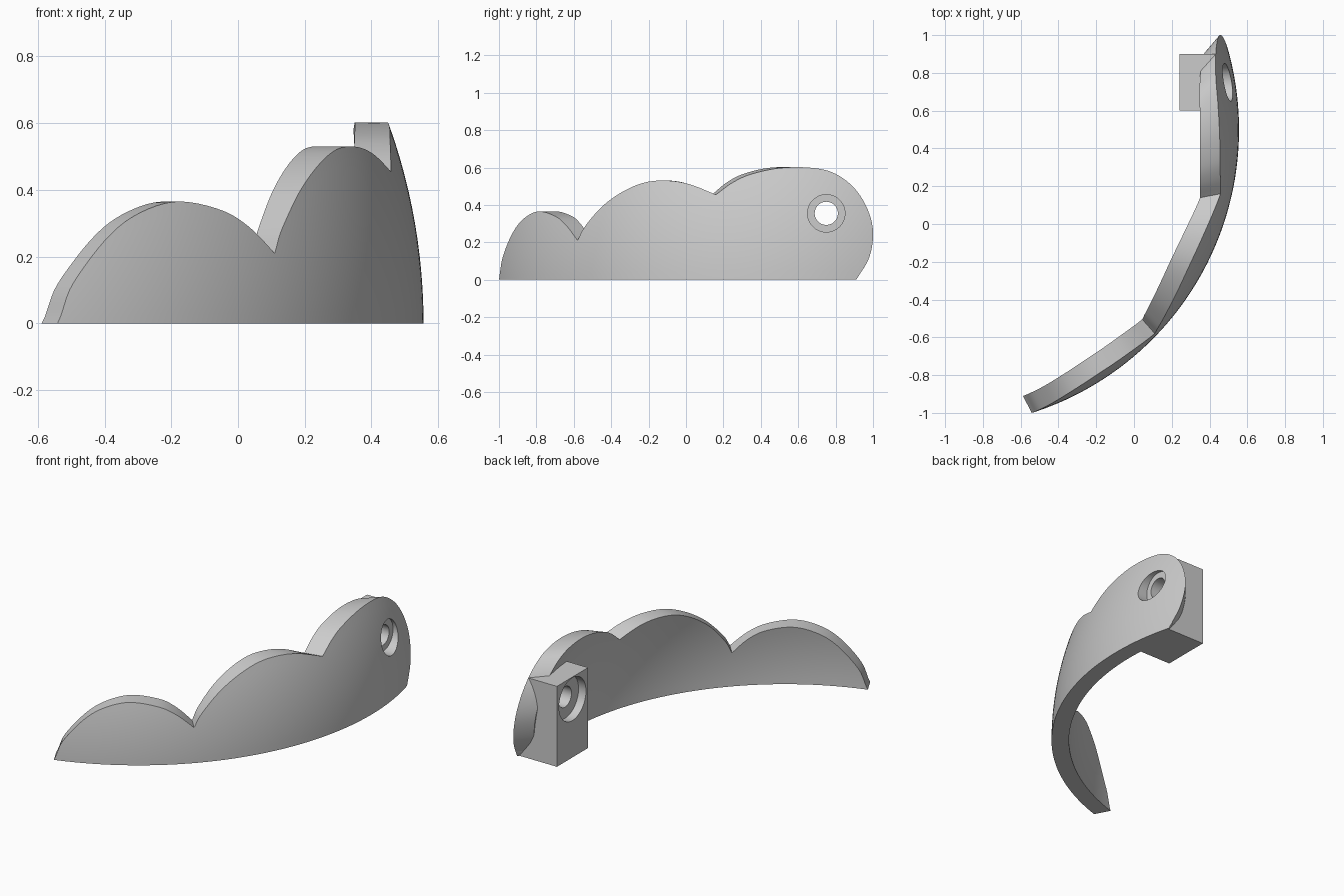
import bpy, bmesh
from math import sqrt, sin, cos, tau
from mathutils import Vector

if "Cube" in bpy.data.objects:
    bpy.data.objects.remove(bpy.data.objects["Cube"])

CX, CY, R, RZ, THICK = -1.018, 0.5, 1.574, 1.67, 0.1

grey = bpy.data.materials.new("plain grey")
grey.use_nodes = True
colour = (0.6, 0.6, 0.6, 1)
grey.diffuse_color = colour
grey.node_tree.nodes["Principled BSDF"].inputs["Base Color"].default_value = colour


def dome(y, z, inset=0.0):
    """Point on the domed surface at this y and z."""
    r = R * sqrt(1 - (z / RZ) ** 2) - inset
    return Vector((CX + sqrt(r * r - (y - CY) ** 2), y, z))


def outer(y, z):
    return dome(y, z)


def inner(y, z):
    return dome(y + max(-0.09, min(0.09, -0.13 * y)), z, THICK)


def smooth_path(pts, steps=6):
    """Catmull-Rom curve through the points."""
    p = [Vector(q) for q in pts]
    p = [2 * p[0] - p[1]] + p + [2 * p[-1] - p[-2]]
    out = []
    for a, b, c, d in zip(p, p[1:], p[2:], p[3:]):
        for i in range(steps):
            t = i / steps
            out.append(0.5 * (2 * b + (c - a) * t + (2 * a - 5 * b + 4 * c - d) * t * t
                              + (3 * b - a - 3 * c + d) * t ** 3))
    return out + [p[-2]]


def make_object(name, bm):
    bmesh.ops.remove_doubles(bm, verts=bm.verts, dist=0.0005)
    bmesh.ops.recalc_face_normals(bm, faces=bm.faces)
    mesh = bpy.data.meshes.new(name)
    bm.to_mesh(mesh)
    bm.free()
    obj = bpy.data.objects.new(name, mesh)
    bpy.context.collection.objects.link(obj)
    mesh.materials.append(grey)
    return obj


def slab(name, top, bottom, rows, front, back):
    """Closed slab between two surfaces, spanning a top rail and a bottom rail."""
    bm = bmesh.new()
    flat = [[b.lerp(t, i / rows) for i in range(rows + 1)] for t, b in zip(top, bottom)]
    sides = [[[bm.verts.new(f(*q)) for q in col] for col in flat] for f in (front, back)]
    for g in sides:
        for a, b in zip(g, g[1:]):
            for i in range(rows):
                bm.faces.new((a[i], b[i], b[i + 1], a[i + 1]))
    f, k = sides
    rims = [([c[0] for c in f], [c[0] for c in k]), ([c[-1] for c in f], [c[-1] for c in k]),
            (f[0], k[0]), (f[-1], k[-1])]
    for p, q in rims:
        for i in range(len(p) - 1):
            bm.faces.new((p[i], p[i + 1], q[i + 1], q[i]))
    bmesh.ops.remove_doubles(bm, verts=bm.verts, dist=0.0005)
    bmesh.ops.dissolve_degenerate(bm, edges=bm.edges, dist=0.0005)
    return make_object(name, bm)


# Scalloped wall: three lobes in y, z
lobes = [
    [(-1, 0), (-.98, .12), (-.93, .245), (-.87, .325), (-.79, .365), (-.7, .34), (-.64, .29), (-.58, .21)],
    [(-.58, .21), (-.54, .285), (-.45, .39), (-.34, .47), (-.22, .52), (-.1, .53), (.02, .51), (.16, .455)],
    [(.16, .455), (.25, .52), (.35, .565), (.5, .597), (.65, .6), (.78, .575), (.89, .5), (.965, .39),
     (1, .26), (.98, .12), (.91, 0)],
]
rail = []
for lobe in lobes:
    rail += smooth_path(lobe)[1 if rail else 0:]
foot = [Vector((min(p.x, 0.91), 0)) for p in rail]
peak = max(range(len(rail)), key=lambda i: rail[i].x)
for i in range(peak, len(foot)):
    foot[i] = Vector((0.91, 0))
wall = slab("scalloped_wall", rail, foot, 12, outer, inner)

# Mounting block behind the wall, following the dome on its outer side
ys = [0.6 + 0.3 * i / 8 for i in range(9)]
block = slab("mounting_block", [Vector((y, 0.49)) for y in ys], [Vector((y, 0)) for y in ys], 8,
             lambda y, z: dome(y, z, 0.004), lambda y, z: Vector((0.24, y, z)))

# Stepped bolt hole through wall and block
bm = bmesh.new()
steps = [(.1, .13), (.29, .13), (.29, .062), (.45, .062), (.45, .1), (.7, .1)]
N = 48
rings = [[bm.verts.new((x, 0.75 + r * cos(tau * i / N), 0.355 + r * sin(tau * i / N))) for i in range(N)]
         for x, r in steps]
for a, b in zip(rings, rings[1:]):
    for i in range(N):
        j = (i + 1) % N
        bm.faces.new((a[i], a[j], b[j], b[i]))
bm.faces.new(rings[0])
bm.faces.new(rings[-1])
cutter = make_object("bolt_hole_cutter", bm)
cutter.hide_render = True

for obj in (wall, block):
    bpy.ops.object.select_all(action="DESELECT")
    obj.select_set(True)
    bpy.context.view_layer.objects.active = obj
    cut = obj.modifiers.new("bolt hole", "BOOLEAN")
    cut.operation, cut.solver, cut.object = "DIFFERENCE", "EXACT", cutter
    bpy.ops.object.modifier_apply(modifier=cut.name)
    bpy.ops.object.shade_smooth_by_angle(angle=0.6)
bpy.data.objects.remove(cutter)
